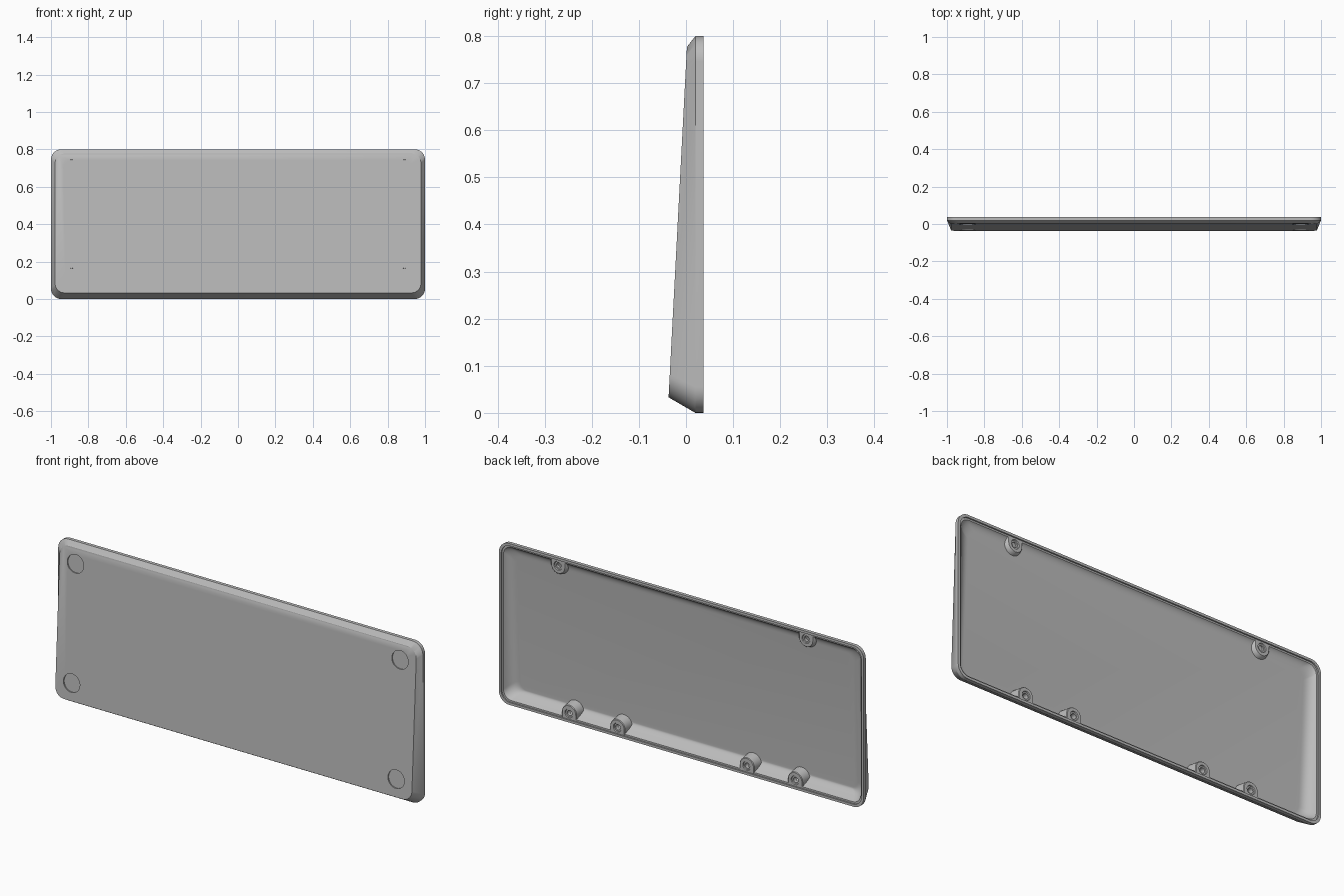
import bpy, bmesh, math
from mathutils import Matrix, Vector

if "Cube" in bpy.data.objects:
    bpy.data.objects.remove(bpy.data.objects["Cube"])

grey = bpy.data.materials.new("matte grey")
grey.use_nodes = True
COLOUR = (0.5, 0.5, 0.5, 1)
grey.diffuse_color = COLOUR
grey.node_tree.nodes["Principled BSDF"].inputs["Base Color"].default_value = COLOUR

HEIGHT, BACK, RIM = 0.8, 0.037, 0.02
SLOPE = 0.039 / 0.744
SHELL = 0.012


def front_y(z):
    """Depth of the slanted outer face."""
    return -0.037 + (z - 0.033) * SLOPE


def floor_y(z):
    return front_y(z) + SHELL


def outline(side, low, high, radius, depth):
    """Rounded rectangle inset from the outer edge; depth is a number or f(z)."""
    pts = []
    hx, z0, z1 = 1 - side, low, HEIGHT - high
    for k, (sx, sz) in enumerate([(1, 1), (-1, 1), (-1, -1), (1, -1)]):
        cx = sx * (hx - radius)
        cz = z1 - radius if sz > 0 else z0 + radius
        for i in range(11):
            a = math.pi / 2 * (k + i / 10)
            x, z = cx + radius * math.cos(a), cz + radius * math.sin(a)
            pts.append(Vector((x, depth(z) if callable(depth) else depth, z)))
    return pts


def loft(name, loops):
    """Skin a stack of equal loops and cap both ends."""
    bm = bmesh.new()
    rings = [[bm.verts.new(p) for p in loop] for loop in loops]
    n = len(rings[0])
    for a, b in zip(rings, rings[1:]):
        for i in range(n):
            j = (i + 1) % n
            bm.faces.new((a[i], a[j], b[j], b[i]))
    bm.faces.new(rings[0])
    bm.faces.new(rings[-1])
    bmesh.ops.recalc_face_normals(bm, faces=bm.faces)
    mesh = bpy.data.meshes.new(name)
    bm.to_mesh(mesh)
    bm.free()
    obj = bpy.data.objects.new(name, mesh)
    bpy.context.collection.objects.link(obj)
    mesh.materials.append(grey)
    return obj


def smooth(obj, degrees=30):
    bpy.ops.object.select_all(action="DESELECT")
    obj.select_set(True)
    bpy.context.view_layer.objects.active = obj
    bpy.ops.object.shade_smooth_by_angle(angle=math.radians(degrees))


# Tray: outer skin, stepped rim, then curved inner walls down to the floor
ledge = outline(0.02, 0.02, 0.02, 0.045, 0.03)
corner = outline(0.036, 0.046, 0.03, 0.045, floor_y)
floor = outline(0.075, 0.06, 0.06, 0.04, floor_y)
walls = []
for i in range(9):
    t = i / 8
    walls.append([a * (1 - t) ** 2 + b * 2 * t * (1 - t) + c * t * t
                  for a, b, c in zip(ledge, corner, floor)])
tray = loft("tray", [
    outline(0.022, 0.033, 0.023, 0.05, front_y),
    outline(0, 0, 0, 0.055, RIM),
    outline(0, 0, 0, 0.055, BACK),
    outline(0.012, 0.012, 0.012, 0.048, BACK),
    outline(0.012, 0.012, 0.012, 0.048, 0.03),
] + walls)

# Shallow round recesses for the feet
bm = bmesh.new()
for x in (-0.89, 0.89):
    for z in (0.12, 0.70):
        place = (Matrix.Translation((x, front_y(z), z))
                 @ Matrix.Rotation(math.pi / 2 - math.atan(SLOPE), 4, "X"))
        bmesh.ops.create_cone(bm, cap_ends=True, segments=40, radius1=0.045,
                              radius2=0.045, depth=0.012, matrix=place)
mesh = bpy.data.meshes.new("foot_cutter")
bm.to_mesh(mesh)
bm.free()
mesh.materials.append(grey)
cutter = bpy.data.objects.new("foot_cutter", mesh)
bpy.context.collection.objects.link(cutter)
cutter.hide_render = True
cut = tray.modifiers.new("foot recesses", "BOOLEAN")
cut.operation, cut.solver, cut.object = "DIFFERENCE", "EXACT", cutter
smooth(tray)
bpy.context.view_layer.objects.active = tray
bpy.ops.object.modifier_apply(modifier=cut.name)
bpy.data.objects.remove(cutter)
smooth(tray)


def boss(name, x, inset, top, bottom, at_bottom):
    """Arched screw boss, square on the side that meets the wall."""
    def ring(radius, y, arch=False):
        pts = []
        for i in range(48):
            a = 2 * math.pi * i / 48
            c, s = math.cos(a), math.sin(a)
            if arch and s < 0:
                m = max(abs(c), abs(s))
                c, s = c / m, s / m
            d = inset + radius * s
            if arch:
                d = max(d, 0.013 + (0.03 - y) * 0.58)
            pts.append(Vector((x + radius * c, y, d if at_bottom else HEIGHT - d)))
        return pts

    smooth(loft(name, [
        ring(0.046, bottom, True), ring(0.040, top - 0.003, True),
        ring(0.037, top, True),
        ring(0.022, top), ring(0.020, top - 0.005),
        ring(0.013, top - 0.005), ring(0.013, bottom + 0.002),
    ]))


# Screw bosses: four along the bottom wall, two along the top
for side, sign in (("right", -1), ("left", 1)):
    boss("lower_outer_boss_" + side, sign * 0.62, 0.042, 0.031, -0.02, True)
    boss("lower_inner_boss_" + side, sign * 0.355, 0.042, 0.031, -0.02, True)
    boss("upper_boss_" + side, sign * 0.68, 0.042, 0.031, 0.010, False)
